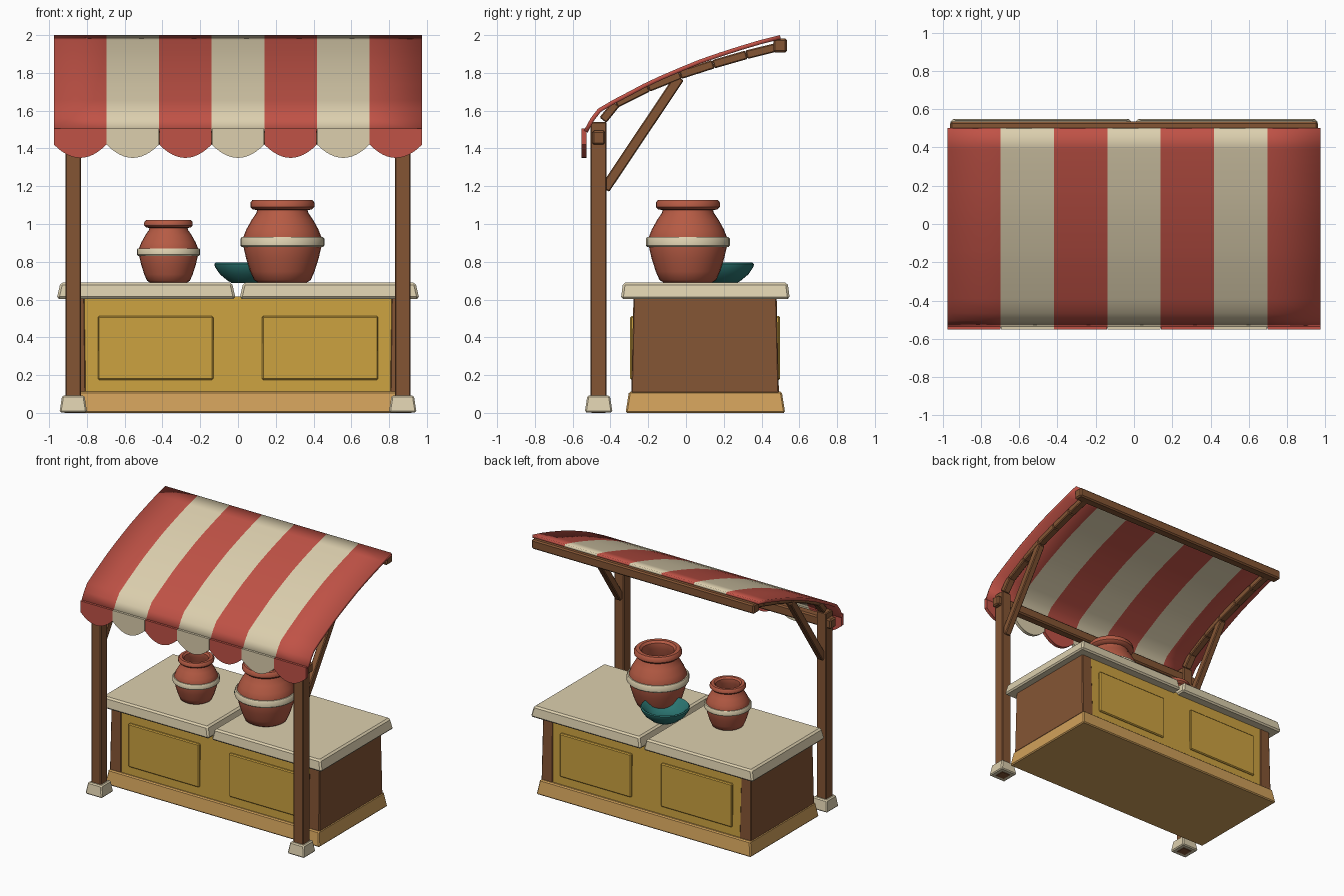
import bpy, bmesh, math
from mathutils import Vector

if "Cube" in bpy.data.objects:
    bpy.data.objects.remove(bpy.data.objects["Cube"])


def srgb(r, g, b):
    lin = [((c / 255 + 0.055) / 1.055) ** 2.4 for c in (r, g, b)]
    return (*lin, 1)


def material(name, *rgb):
    m = bpy.data.materials.new(name)
    m.diffuse_color = srgb(*rgb)
    m.use_nodes = True
    m.node_tree.nodes["Principled BSDF"].inputs["Base Color"].default_value = m.diffuse_color
    return m


RED = material("red cloth", 192, 82, 70)
CREAM = material("cream", 220, 207, 174)
WOOD = material("brown wood", 132, 85, 52)
YELLOW = material("yellow paint", 204, 162, 64)
TAN = material("tan wood", 208, 160, 90)
CLAY = material("terracotta", 182, 91, 68)
TEAL = material("teal glaze", 42, 116, 112)


def finish(name, bm, mats, smooth=False):
    me = bpy.data.meshes.new(name)
    bm.to_mesh(me)
    bm.free()
    for m in mats:
        me.materials.append(m)
    ob = bpy.data.objects.new(name, me)
    bpy.context.collection.objects.link(ob)
    if smooth:
        bpy.ops.object.select_all(action='DESELECT')
        ob.select_set(True)
        bpy.context.view_layer.objects.active = ob
        bpy.ops.object.shade_smooth_by_angle(angle=math.radians(40))
    return ob


def bevel(bm, width):
    if width:
        bmesh.ops.bevel(bm, geom=bm.edges[:], offset=width, segments=1, affect='EDGES')


def box(name, x, y, z, mat, bev=0.006, taper=(0, 0)):
    """Box from ranges; taper pulls the top in on each side."""
    bm = bmesh.new()
    bmesh.ops.create_cube(bm, size=1)
    for v in bm.verts:
        t = taper if v.co.z > 0 else (0, 0)
        sx, sy = v.co.x * 2, v.co.y * 2
        v.co = ((x[0] + x[1]) / 2 + sx * ((x[1] - x[0]) / 2 - t[0]),
                (y[0] + y[1]) / 2 + sy * ((y[1] - y[0]) / 2 - t[1]),
                z[0] if v.co.z < 0 else z[1])
    bevel(bm, bev)
    return finish(name, bm, [mat])


def bar(name, x, p, q, width, height, mat):
    """Straight timber between two (y, z) points, at a given x."""
    a, b = Vector((x, *p)), Vector((x, *q))
    d = (b - a).normalized()
    up = Vector((1, 0, 0)).cross(d)
    bm = bmesh.new()
    bmesh.ops.create_cube(bm, size=1)
    for v in bm.verts:
        c = v.co.copy()
        v.co = (a + b) / 2 + Vector((c.x * width, 0, 0)) + d * c.y * (b - a).length + up * c.z * height
    bevel(bm, 0.006)
    return finish(name, bm, [mat])


def lathe(name, centre, profile, mat, scale=1, steps=28):
    bm = bmesh.new()
    rings = []
    for r, z in profile:
        if r == 0:
            rings.append([bm.verts.new((0, 0, z))] * steps)
        else:
            rings.append([bm.verts.new((r * math.cos(2 * math.pi * k / steps),
                                        r * math.sin(2 * math.pi * k / steps), z)) for k in range(steps)])
    for lo, hi in zip(rings, rings[1:]):
        for k in range(steps):
            n = (k + 1) % steps
            quad = list(dict.fromkeys([lo[k], lo[n], hi[n], hi[k]]))
            bm.faces.new(quad)
    for v in bm.verts:
        v.co = v.co * scale + Vector(centre)
    bmesh.ops.recalc_face_normals(bm, faces=bm.faces[:])
    return finish(name, bm, [mat], True)


# Counter: base plinth, painted body, brown ends and corner stiles
box("counter_plinth", (-0.925, 0.925), (-0.32, 0.525), (0, 0.112), TAN, 0.008, (0.018, 0.018))
box("counter_body", (-0.87, 0.87), (-0.285, 0.487), (0.10, 0.615), YELLOW, 0, (0, 0.01))
for s, side in ((-1, "left"), (1, "right")):
    xs = sorted((s * 0.805, s * 0.905))
    box(f"{side}_end_panel", xs, (-0.29, 0.492), (0.105, 0.612), WOOD, 0.006, (0.006, 0.012))

# Raised panels on front and back
for face, y in (("front", (-0.296, -0.25)), ("back", (0.45, 0.498))):
    for side, x in (("left", (-0.742, -0.13)), ("right", (0.127, 0.742))):
        box(f"{face}_{side}_panel", x, y, (0.175, 0.512), YELLOW, 0.007)

# Two-piece worktop
for side, x in (("left", (-0.96, -0.012)), ("right", (0.008, 0.96))):
    box(f"{side}_worktop", x, (-0.345, 0.55), (0.603, 0.69), CREAM, 0.012, (0.02, 0.012))

# Posts, feet, rafters and braces on both sides
rafter = [(-0.44, 1.55), (-0.37, 1.637), (-0.20, 1.722), (-0.03, 1.79),
          (0.145, 1.846), (0.32, 1.896), (0.49, 1.938)]
for s, side in ((-1, "left"), (1, "right")):
    c = s * 0.872
    box(f"{side}_post", (c - 0.042, c + 0.042), (-0.505, -0.42), (0, 1.54), WOOD)
    box(f"{side}_post_foot", (c - 0.073, c + 0.073), (-0.536, -0.389), (0.003, 0.092), CREAM, 0.008, (0.014, 0.014))
    for i, (p, q) in enumerate(zip(rafter, rafter[1:])):
        bar(f"{side}_rafter_{i + 1}", c, p, q, 0.055, 0.046, WOOD)
    bar(f"{side}_brace", c, (-0.43, 1.185), (-0.035, 1.775), 0.05, 0.055, WOOD)

# Cross beams
box("front_beam", (-0.95, 0.95), (-0.497, -0.428), (1.42, 1.495), WOOD, 0.01)
box("back_beam", (-0.96, 0.96), (0.462, 0.535), (1.908, 1.982), WOOD, 0.01)

# Striped curved canopy
HALF, N = 0.975, 7
W = 2 * HALF / N
curve = [(0.497, 2.0), (0.39, 1.973), (0.286, 1.942), (0.18, 1.908), (0.07, 1.87), (-0.035, 1.827),
         (-0.14, 1.782), (-0.225, 1.742), (-0.30, 1.702), (-0.39, 1.655), (-0.466, 1.61),
         (-0.505, 1.56), (-0.54, 1.495)]
bm = bmesh.new()
grid = [[bm.verts.new((-HALF + i * W, y, z)) for y, z in curve] for i in range(N + 1)]
for i in range(N):
    for j in range(len(curve) - 1):
        f = bm.faces.new((grid[i][j], grid[i][j + 1], grid[i + 1][j + 1], grid[i + 1][j]))
        f.material_index = i % 2
canopy = finish("canopy", bm, [RED, CREAM], True)
thick = canopy.modifiers.new("thickness", 'SOLIDIFY')
thick.thickness = 0.022
thick.offset = -1

# Scalloped valance flaps
for i in range(N):
    x0 = -HALF + i * W
    pts = [(x0 + 0.001, 1.505), (x0 + W - 0.001, 1.505)]
    for k in range(13):
        t = 1 - 2 * k / 12
        pts.append((x0 + W / 2 + t * (W / 2 - 0.001), 1.42 - 0.07 * (1 - t * t)))
    bm = bmesh.new()
    face = bm.faces.new([bm.verts.new((x, -0.552, z)) for x, z in pts])
    ext = bmesh.ops.extrude_face_region(bm, geom=[face])
    for v in ext["geom"]:
        if isinstance(v, bmesh.types.BMVert):
            v.co.y = -0.526
    bmesh.ops.recalc_face_normals(bm, faces=bm.faces[:])
    finish(f"valance_flap_{i + 1}", bm, [(RED, CREAM)[i % 2]])

# Clay jars with cream bands
jar = [(0, 0), (0.125, 0), (0.15, 0.015), (0.17, 0.06), (0.192, 0.13), (0.206, 0.19), (0.206, 0.245),
       (0.19, 0.285), (0.162, 0.335), (0.138, 0.37), (0.134, 0.385), (0.158, 0.39), (0.17, 0.403),
       (0.17, 0.425), (0.158, 0.44), (0.13, 0.44), (0.115, 0.425), (0.112, 0.38), (0.15, 0.30),
       (0.17, 0.2), (0.11, 0.04), (0, 0.04)]
band = [(0.195, 0.19), (0.215, 0.19), (0.222, 0.198), (0.222, 0.234), (0.215, 0.243), (0.195, 0.243), (0.195, 0.19)]
for name, centre, size in (("large", (0.235, 0.01, 0.688), 1), ("small", (-0.368, 0.01, 0.688), 0.755)):
    lathe(f"{name}_jar", centre, jar, CLAY, size)
    lathe(f"{name}_jar_band", centre, band, CREAM, size)

# Teal bowl
lathe("bowl", (0.05, 0.185, 0.688),
      [(0, 0), (0.085, 0), (0.105, 0.012), (0.145, 0.045), (0.172, 0.085), (0.175, 0.1), (0.168, 0.107),
       (0.155, 0.1), (0.125, 0.06), (0.08, 0.032), (0, 0.025)], TEAL)
